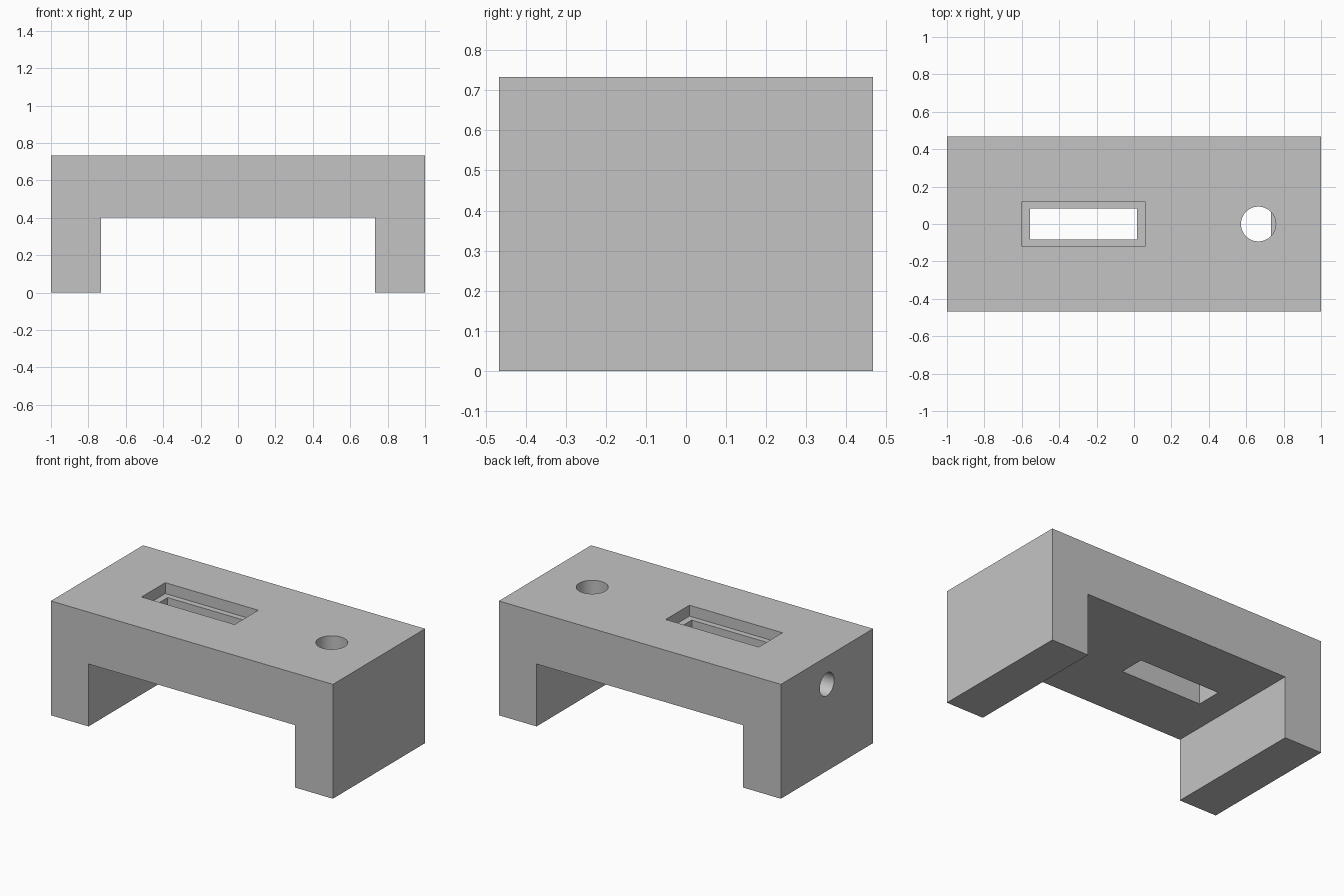
import bpy
import bmesh
import math
from mathutils import Matrix

old = bpy.data.objects.get("Cube")
if old:
    bpy.data.objects.remove(old, do_unlink=True)

# Single plain grey
grey = bpy.data.materials.new("plain grey")
grey.use_nodes = True
colour = (0.55, 0.55, 0.55, 1)
grey.diffuse_color = colour
grey.node_tree.nodes["Principled BSDF"].inputs["Base Color"].default_value = colour

HEIGHT, UNDERSIDE, HALF_DEPTH = 0.733, 0.4, 0.467
LEG_INNER = 0.733


def make_object(name, bm):
    bmesh.ops.recalc_face_normals(bm, faces=bm.faces)
    mesh = bpy.data.meshes.new(name)
    bm.to_mesh(mesh)
    bm.free()
    mesh.materials.append(grey)
    obj = bpy.data.objects.new(name, mesh)
    bpy.context.collection.objects.link(obj)
    return obj


def box(name, x0, x1, half_y, z0, z1):
    bm = bmesh.new()
    size = Matrix.Diagonal((x1 - x0, 2 * half_y, z1 - z0, 1))
    place = Matrix.Translation(((x0 + x1) / 2, 0, (z0 + z1) / 2))
    bmesh.ops.create_cube(bm, size=1, matrix=place @ size)
    return make_object(name, bm)


def rod(name, radius, length, centre, turn=0):
    bm = bmesh.new()
    place = Matrix.Translation(centre) @ Matrix.Rotation(turn, 4, "Y")
    bmesh.ops.create_cone(bm, cap_ends=True, segments=64, radius1=radius,
                          radius2=radius, depth=length, matrix=place)
    return make_object(name, bm)


# Bridge-shaped body: arch profile pushed from front to back
profile = [(-1, 0), (-LEG_INNER, 0), (-LEG_INNER, UNDERSIDE), (LEG_INNER, UNDERSIDE),
           (LEG_INNER, 0), (1, 0), (1, HEIGHT), (-1, HEIGHT)]
bm = bmesh.new()
front = bm.faces.new([bm.verts.new((x, -HALF_DEPTH, z)) for x, z in profile])
pushed = bmesh.ops.extrude_face_region(bm, geom=[front], use_keep_orig=True)
back = [v for v in pushed["geom"] if isinstance(v, bmesh.types.BMVert)]
bmesh.ops.translate(bm, verts=back, vec=(0, 2 * HALF_DEPTH, 0))
body = make_object("bridge_body", bm)

# Openings: stepped slot, round top hole, and side hole running into the slot
cutters = [
    box("slot_recess_cutter", -0.6, 0.06, 0.12, 0.663, 0.9),
    box("slot_cutter", -0.557, 0.017, 0.083, 0.3, 0.9),
    rod("top_hole_cutter", 0.093, 0.5, (0.665, 0, UNDERSIDE + 0.25)),
    rod("side_hole_cutter", 0.073, 0.6, (-0.8, 0, 0.555), math.pi / 2),
]
bpy.context.view_layer.objects.active = body
body.select_set(True)
for cutter in cutters:
    cut = body.modifiers.new(cutter.name, "BOOLEAN")
    cut.operation = "DIFFERENCE"
    cut.solver = "EXACT"
    cut.object = cutter
    bpy.ops.object.modifier_apply(modifier=cut.name)
for cutter in cutters:
    bpy.data.objects.remove(cutter, do_unlink=True)

# Round hole walls smooth, every edge crisp
bpy.ops.object.shade_smooth_by_angle(angle=math.radians(30))
